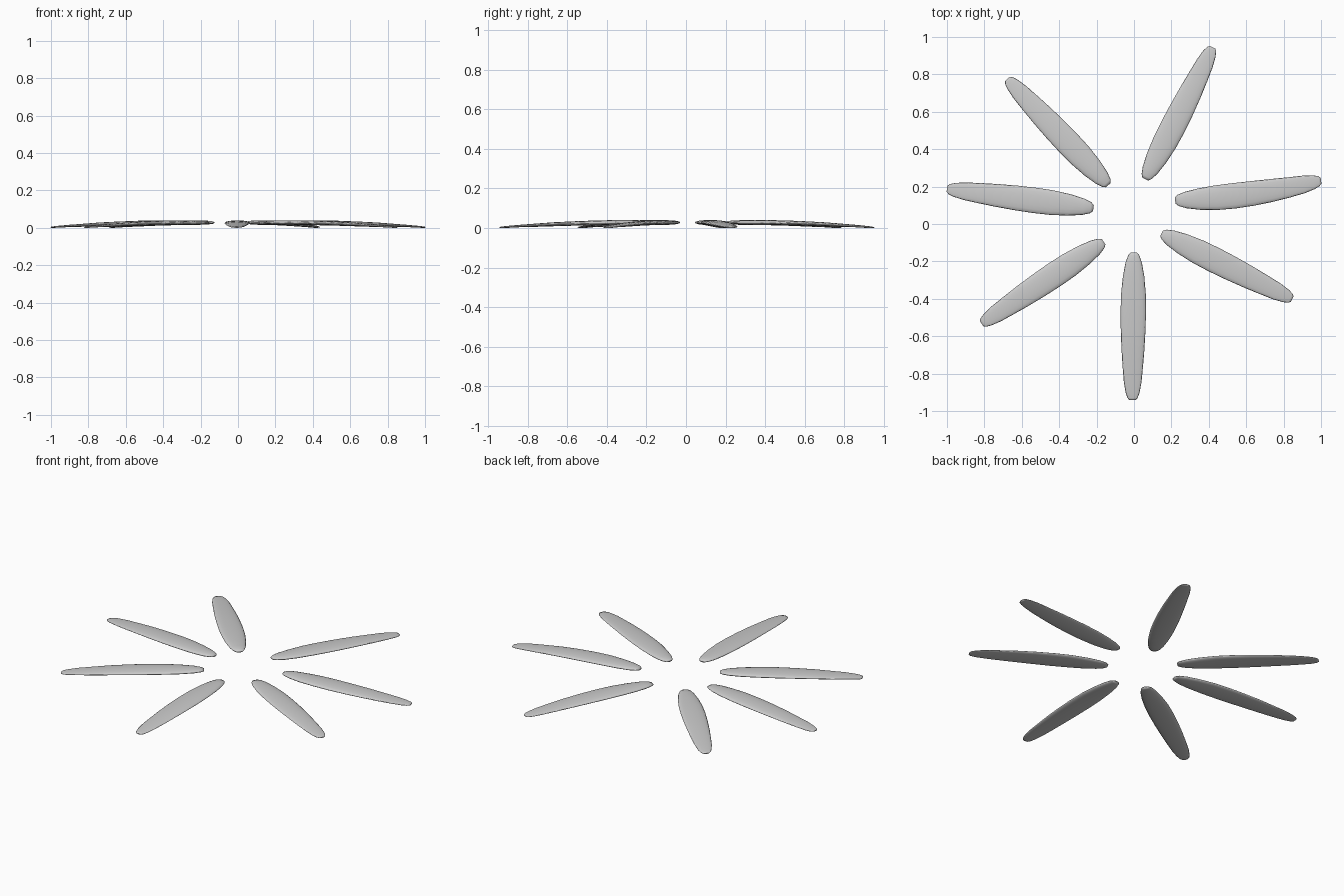
import bpy, bmesh
from math import cos, sin, pi
from mathutils import Vector

if "Cube" in bpy.data.objects:
    bpy.data.objects.remove(bpy.data.objects["Cube"])

# Petal stations: fraction of length, half width, mid height, half thickness
STATIONS = [(0.0, .017, .030, .004), (.02, .030, .031, .008), (.07, .044, .031, .011),
            (.16, .057, .031, .012), (.28, .066, .031, .012), (.40, .068, .029, .012),
            (.53, .066, .026, .011), (.66, .061, .022, .010), (.78, .054, .017, .008),
            (.88, .047, .013, .006), (.95, .037, .009, .005), (.985, .027, .007, .004),
            (1.0, .016, .006, .003)]
SIDES = 16


def petal(name, inner, outer, bend=0.0):
    a, b = Vector(inner), Vector(outer)
    side = Vector((a.y - b.y, b.x - a.x)).normalized()
    bm = bmesh.new()
    rings = []
    for t, w, z, h in STATIONS:
        c = a.lerp(b, t) + side * bend * 4 * t * (1 - t)
        ring = []
        for i in range(SIDES):
            ang = 2 * pi * i / SIDES
            p = c + side * w * cos(ang)
            ring.append(bm.verts.new((p.x, p.y, z + h * sin(ang))))
        rings.append(ring)
    for r, s in zip(rings, rings[1:]):
        for i in range(SIDES):
            j = (i + 1) % SIDES
            bm.faces.new((r[i], r[j], s[j], s[i]))
    bm.faces.new(rings[0])
    bm.faces.new(rings[-1])
    bmesh.ops.recalc_face_normals(bm, faces=bm.faces)
    for f in bm.faces:
        f.smooth = True
    me = bpy.data.meshes.new(name)
    bm.to_mesh(me)
    bm.free()
    # Rest the tip on the ground plane
    low = min(v.co.z for v in me.vertices)
    for v in me.vertices:
        v.co.z -= low
    bpy.context.collection.objects.link(bpy.data.objects.new(name, me))


# Seven petals radiating from an open centre
petal("petal_front", (-.001, -.152), (-.008, -.942), 0)
petal("petal_front_right", (.148, -.05), (.846, -.402), 0)
petal("petal_right", (.22, .125), (1.0, .232), -.018)
petal("petal_back_right", (.06, .24), (.42, .945), -.005)
petal("petal_back_left", (-.137, .208), (-.677, .775), 0)
petal("petal_left", (-.217, .085), (-1.0, .188), 0)
petal("petal_front_left", (-.162, -.095), (-.815, -.533), 0)
